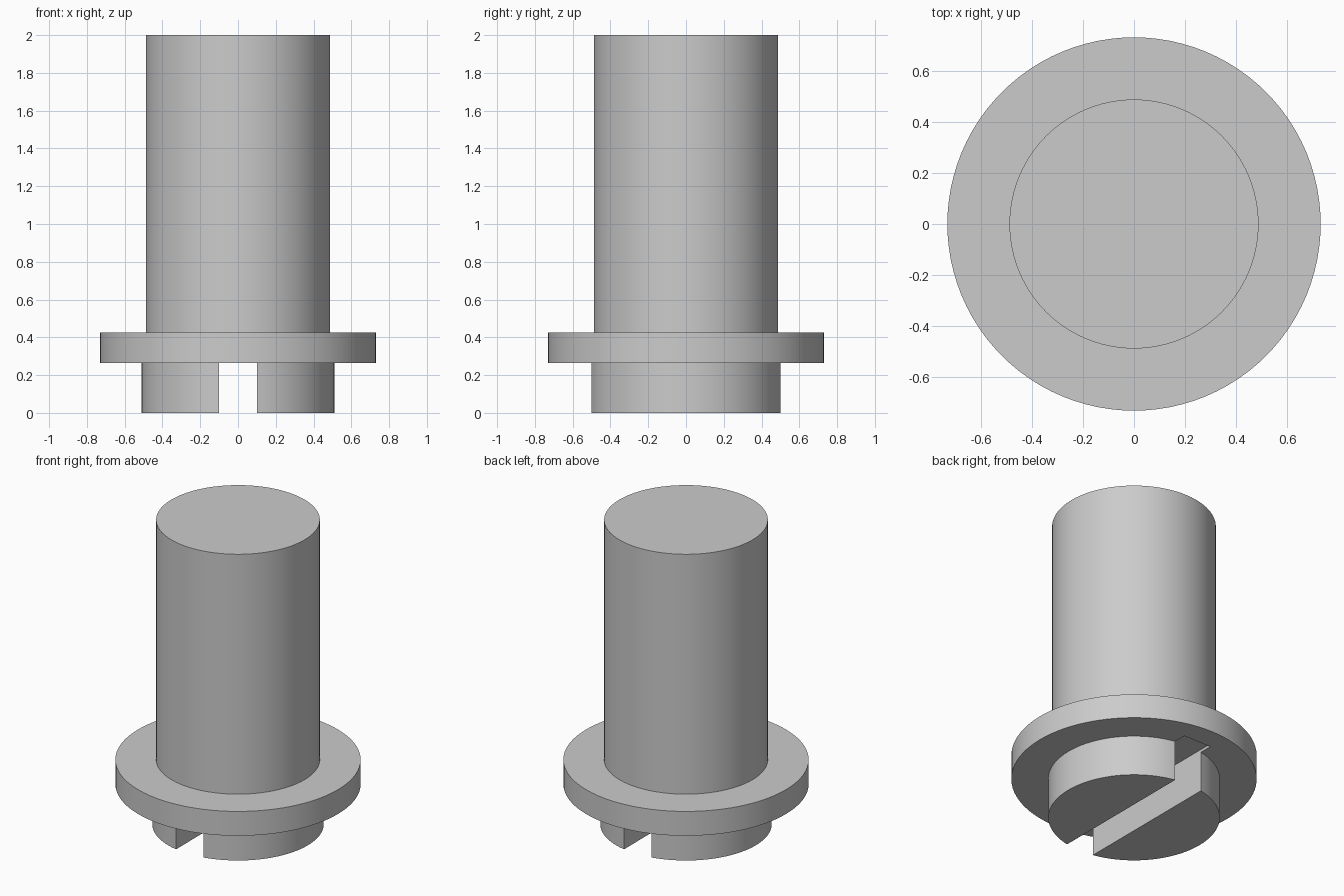
import bpy
import math

if "Cube" in bpy.data.objects:
    bpy.data.objects.remove(bpy.data.objects["Cube"])

SIDES = 96

grey = bpy.data.materials.new("plain grey")
grey.diffuse_color = (0.6, 0.6, 0.6, 1)
grey.use_nodes = True
grey.node_tree.nodes["Principled BSDF"].inputs["Base Color"].default_value = grey.diffuse_color


def lathe(name, profile):
    """Closed solid of revolution from (radius, z) points, bottom to top."""
    verts, faces = [], []
    for r, z in profile:
        for i in range(SIDES):
            a = 2 * math.pi * i / SIDES
            verts.append((r * math.cos(a), r * math.sin(a), z))
    for k in range(len(profile) - 1):
        for i in range(SIDES):
            j = (i + 1) % SIDES
            a, b = k * SIDES, (k + 1) * SIDES
            faces.append((a + i, a + j, b + j, b + i))
    faces.append(tuple(reversed(range(SIDES))))
    faces.append(tuple(range((len(profile) - 1) * SIDES, len(profile) * SIDES)))
    mesh = bpy.data.meshes.new(name)
    mesh.from_pydata(verts, [], faces)
    mesh.materials.append(grey)
    obj = bpy.data.objects.new(name, mesh)
    bpy.context.collection.objects.link(obj)
    return obj


# Slotted head, flange and shaft in one turned profile
pin = lathe("slotted_pin", [
    (0.51, 0), (0.51, 0.265),
    (0.73, 0.265), (0.73, 0.425),
    (0.487, 0.425), (0.487, 2.0),
])

# Screwdriver slot, running front to back and biting slightly into the flange
SLOT_TOP = 0.283
bpy.ops.mesh.primitive_cube_add(size=1, location=(0, 0, SLOT_TOP - 0.25))
cutter = bpy.context.object
cutter.name = "slot_cutter"
cutter.scale = (0.2, 1.17, 0.5)
cutter.data.materials.append(grey)
cutter.hide_render = True
cutter.hide_set(True)

cut = pin.modifiers.new("slot", 'BOOLEAN')
cut.operation = 'DIFFERENCE'
cut.solver = 'EXACT'
cut.object = cutter

# Apply the cut, then smooth the round walls only
bpy.ops.object.select_all(action='DESELECT')
pin.select_set(True)
bpy.context.view_layer.objects.active = pin
bpy.ops.object.modifier_apply(modifier=cut.name)
bpy.data.objects.remove(cutter)
bpy.ops.object.shade_smooth_by_angle(angle=math.radians(30))
